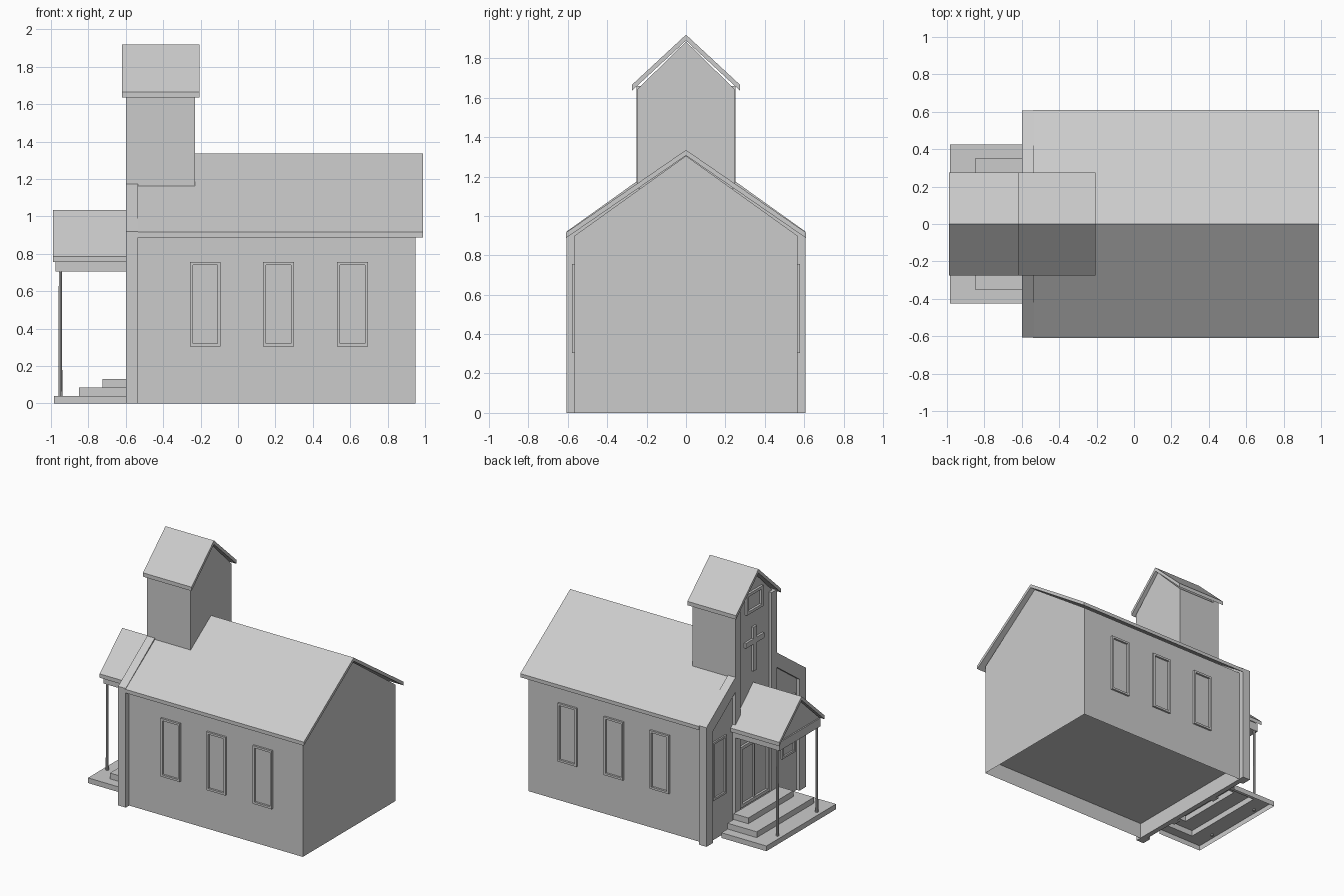
import bpy, bmesh

if "Cube" in bpy.data.objects:
    bpy.data.objects.remove(bpy.data.objects["Cube"])

gray = bpy.data.materials.new("plain_gray")
gray.use_nodes = True
COLOUR = (0.6, 0.6, 0.6, 1)
gray.diffuse_color = COLOUR
gray.node_tree.nodes["Principled BSDF"].inputs["Base Color"].default_value = COLOUR


def finish(name, bm):
    bmesh.ops.recalc_face_normals(bm, faces=bm.faces)
    mesh = bpy.data.meshes.new(name)
    bm.to_mesh(mesh)
    bm.free()
    mesh.materials.append(gray)
    obj = bpy.data.objects.new(name, mesh)
    bpy.context.collection.objects.link(obj)
    return obj


def prism(name, profile, x0, x1, bottom=True):
    """Extrude a (y, z) outline along x."""
    bm = bmesh.new()
    ends = [[bm.verts.new((x, y, z)) for y, z in profile] for x in (x0, x1)]
    for ring in ends:
        bm.faces.new(ring)
    n = len(profile)
    for i in range(n):
        j = (i + 1) % n
        bm.faces.new((ends[0][i], ends[0][j], ends[1][j], ends[1][i]))
    obj_bm = bm
    bmesh.ops.recalc_face_normals(bm, faces=bm.faces)
    if not bottom:
        low = [f for f in bm.faces if all(v.co.z < 0.001 for v in f.verts)]
        bmesh.ops.delete(bm, geom=low, context="FACES_ONLY")
    return finish(name, obj_bm)


def box(name, xs, ys, zs):
    a, b = ys
    return prism(name, [(a, zs[0]), (b, zs[0]), (b, zs[1]), (a, zs[1])], *xs)


def gable(half, base, eave, peak):
    return [(-half, base), (half, base), (half, eave), (0, peak), (-half, eave)]


def gable_roof(name, half, eave, peak, thick, x0, x1):
    prism(name, [(-half, eave), (0, peak), (half, eave), (half, eave - thick),
                 (0, peak - thick), (-half, eave - thick)], x0, x1)


def frame(name, depth, u0, u1, z0, z1, w, along_x, side=1):
    """Four thin boards round an opening on a side wall or on the entrance wall."""
    for part, us, zs in (("left", (u0, u0 + w), (z0, z1)), ("right", (u1 - w, u1), (z0, z1)),
                         ("sill", (u0 + w, u1 - w), (z0, z0 + w)),
                         ("head", (u0 + w, u1 - w), (z1 - w, z1))):
        if along_x:
            box(f"{name}_{part}", us, sorted(side * d for d in depth), zs)
        else:
            box(f"{name}_{part}", depth, us, zs)


# Hall: walls open below, with a raised floor
prism("hall_walls", gable(0.565, 0, 0.9, 1.305), -0.55, 0.95, bottom=False)
box("hall_floor", (-0.545, 0.945), (-0.56, 0.56), (0.12, 0.13))
gable_roof("hall_roof", 0.61, 0.915, 1.335, 0.028, -0.54, 0.99)

# Side windows
for side, label in ((-1, "front"), (1, "back")):
    for i, x in enumerate((-0.175, 0.217, 0.612)):
        frame(f"{label}_window_{i}", (0.56, 0.58), x - 0.082, x + 0.082,
              0.305, 0.755, 0.016, True, side)

# Entrance wall with raised corner and rake boards
prism("entrance_wall", [(-0.6, 0), (0.6, 0), (0.6, 0.92), (0.25, 1.17),
                        (-0.25, 1.17), (-0.6, 0.92)], -0.575, -0.535)
for s, label in ((-1, "right"), (1, "left")):
    edge = [(0.607, 0), (0.607, 0.92), (0.252, 1.174), (0.252, 1.06), (0.53, 0.86), (0.53, 0)]
    prism(f"{label}_corner_and_rake_board", [(s * y, z) for y, z in edge], -0.6, -0.535)
    box(f"{label}_tower_board", (-0.6, -0.55), sorted((s * 0.19, s * 0.252)), (0, 1.66))
    lo, hi = sorted((s * 0.34, s * 0.5))
    frame(f"{label}_entrance_window", (-0.587, -0.57), lo, hi, 0.31, 0.76, 0.016, False)

# Double door
frame("door_frame", (-0.592, -0.57), -0.18, 0.18, 0.13, 0.6, 0.025, False)
box("door_meeting_rail", (-0.585, -0.57), (-0.008, 0.008), (0.155, 0.575))

# Tower
prism("tower_walls", gable(0.25, 1.14, 1.64, 1.885), -0.575, -0.23)
gable_roof("tower_roof", 0.275, 1.665, 1.92, 0.03, -0.62, -0.205)
frame("belfry_window", (-0.592, -0.57), -0.1, 0.1, 1.59, 1.75, 0.022, False)
box("cross_upright", (-0.592, -0.57), (-0.02, 0.02), (1.13, 1.47))
box("cross_arm", (-0.592, -0.57), (-0.11, 0.11), (1.34, 1.38))

# Porch
box("porch_beam", (-0.975, -0.575), (-0.25, 0.25), (0.705, 0.77))
prism("porch_gable", gable(0.25, 0.765, 0.77, 1.0), -0.965, -0.575)
gable_roof("porch_roof", 0.275, 0.785, 1.035, 0.03, -0.99, -0.575)
for s, label in ((-1, "right"), (1, "left")):
    bm = bmesh.new()
    bmesh.ops.create_cone(bm, cap_ends=True, segments=8, radius1=0.011, radius2=0.008, depth=0.68)
    bmesh.ops.translate(bm, verts=bm.verts, vec=(-0.95, s * 0.24, 0.37))
    finish(f"{label}_porch_post", bm)

# Steps: one hollow terraced shell
bm = bmesh.new()
rings = []
z = 0
for x, half, top in ((-0.985, 0.425, 0.04), (-0.85, 0.35, 0.085), (-0.725, 0.275, 0.13)):
    for level in (z, top):
        rings.append([bm.verts.new((px, py, level)) for px, py in
                      ((-0.6, -half), (x, -half), (x, half), (-0.6, half))])
    z = top
for a, b in zip(rings, rings[1:]):
    for i in range(3):
        bm.faces.new((a[i], a[i + 1], b[i + 1], b[i]))
bm.faces.new(rings[-1])
finish("entrance_steps", bm)
